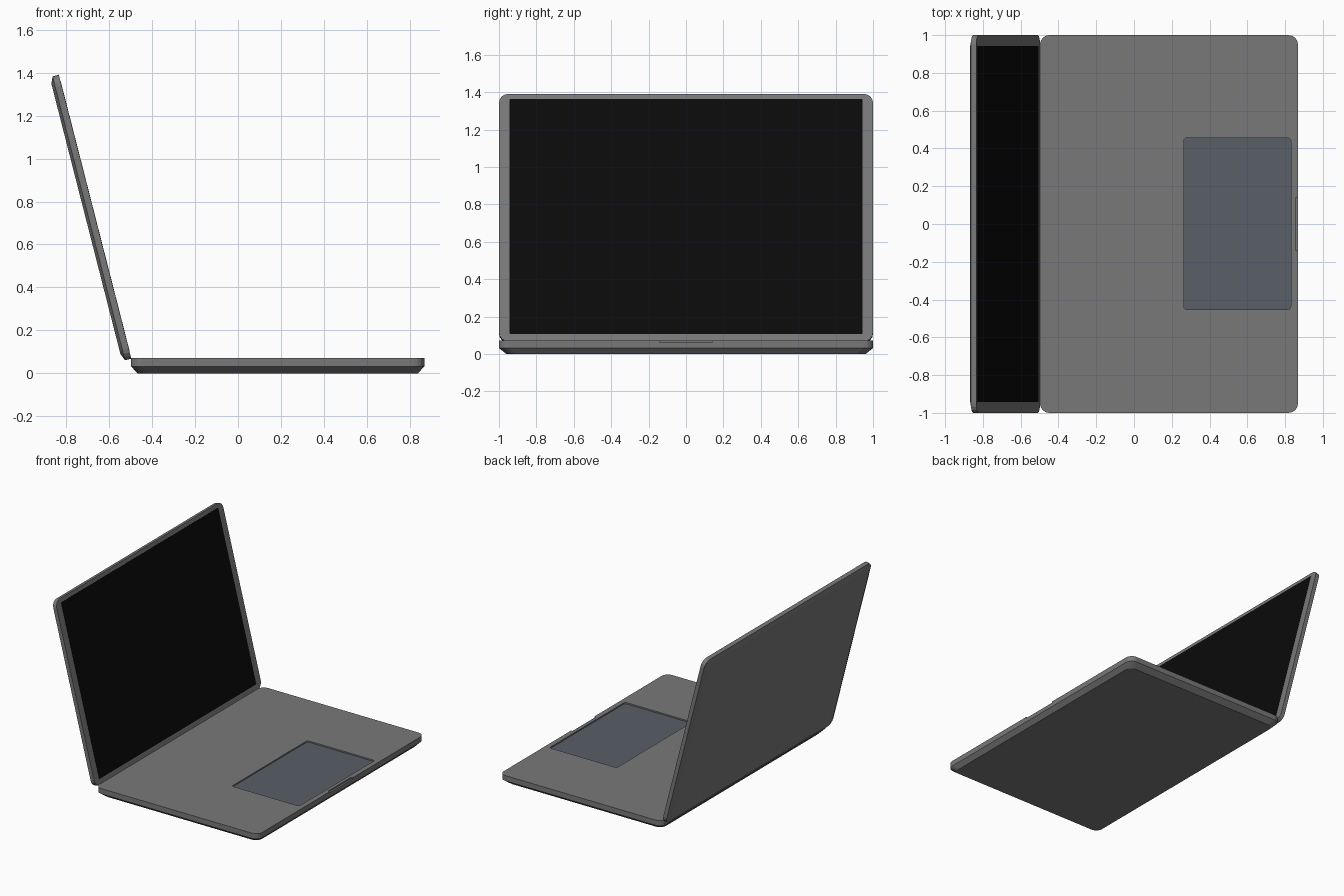
import bpy, bmesh
from math import sin, cos, pi, radians
from mathutils import Matrix, Vector

if "Cube" in bpy.data.objects:
    bpy.data.objects.remove(bpy.data.objects["Cube"])


def material(name, rgb):
    m = bpy.data.materials.new(name)
    m.diffuse_color = (*rgb, 1)
    m.use_nodes = True
    m.node_tree.nodes["Principled BSDF"].inputs["Base Color"].default_value = m.diffuse_color
    return m


def outline(x0, x1, y0, y1, r, seg):
    """Rounded rectangle, counter-clockwise."""
    pts = []
    corners = [(x1 - r, y1 - r), (x0 + r, y1 - r), (x0 + r, y0 + r), (x1 - r, y0 + r)]
    for q, (cx, cy) in enumerate(corners):
        for i in range(seg + 1):
            a = (q + i / seg) * pi / 2
            pts.append((cx + r * cos(a), cy + r * sin(a)))
    return pts


def slab(name, box, radius, layers, seg=4, mat=None):
    """Stack rounded outlines; layers are (z, x inset, y inset), bottom to top."""
    x0, x1, y0, y1 = box
    bm = bmesh.new()
    rings = []
    for z, ix, iy in layers:
        pts = outline(x0 + ix, x1 - ix, y0 + iy, y1 - iy, radius, seg)
        rings.append([bm.verts.new((x, y, z)) for x, y in pts])
    n = len(rings[0])
    for lo, hi in zip(rings, rings[1:]):
        for i in range(n):
            j = (i + 1) % n
            bm.faces.new((lo[i], lo[j], hi[j], hi[i]))
    bm.faces.new(rings[0][::-1])
    bm.faces.new(rings[-1])
    mesh = bpy.data.meshes.new(name)
    bm.to_mesh(mesh)
    bm.free()
    ob = bpy.data.objects.new(name, mesh)
    bpy.context.collection.objects.link(ob)
    if mat:
        mesh.materials.append(mat)
    return ob


def cut(target, cutter):
    mod = target.modifiers.new(cutter.name, 'BOOLEAN')
    mod.operation = 'DIFFERENCE'
    mod.solver = 'EXACT'
    mod.object = cutter
    cutter.hide_render = True
    cutter.display_type = 'WIRE'
    cutter.hide_set(True)


grey = material("case_grey", (0.19, 0.19, 0.19))
blue = material("pad_blue_grey", (0.10, 0.115, 0.14))
black = material("screen_black", (0.003, 0.003, 0.003))

# Base with chamfered underside
base = slab("base", (-0.498, 0.868, -1, 1), 0.05,
            [(0, 0.029, 0.04), (0.032, 0, 0), (0.072, 0, 0)], mat=grey)

# Recess for the trackpad and finger notch in the front edge
pad_box = (0.264, 0.83, -0.452, 0.455)
cut(base, slab("trackpad_cutter", pad_box, 0.015, [(0.06, 0, 0), (0.1, 0, 0)], mat=grey))
cut(base, slab("notch_cutter", (0.854, 0.95, -0.14, 0.14), 0.005,
               [(0.062, 0, 0), (0.1, 0, 0)], mat=grey))

# Trackpad lying in the recess
slab("trackpad", pad_box, 0.015, [(0.059, 0, 0), (0.062, 0, 0)], mat=blue)

# Lid and screen, built flat and then tilted about the hinge
lid = slab("lid", (0, 1.3655, -1, 1), 0.05,
           [(-0.044, 0.033, 0.033), (-0.03, 0, 0), (0, 0, 0)], mat=grey)
screen = slab("screen", (0.04, 1.336, -0.943, 0.943), 0.003,
              [(-0.002, 0, 0), (0.001, 0, 0)], seg=1, mat=black)

t = radians(14.33)
up, out = Vector((-sin(t), 0, cos(t))), Vector((cos(t), 0, sin(t)))
tilt = Matrix((up, out.cross(up), out)).transposed().to_4x4()
for ob in (lid, screen):
    ob.matrix_world = Matrix.Translation((-0.497, 0, 0.068)) @ tilt
